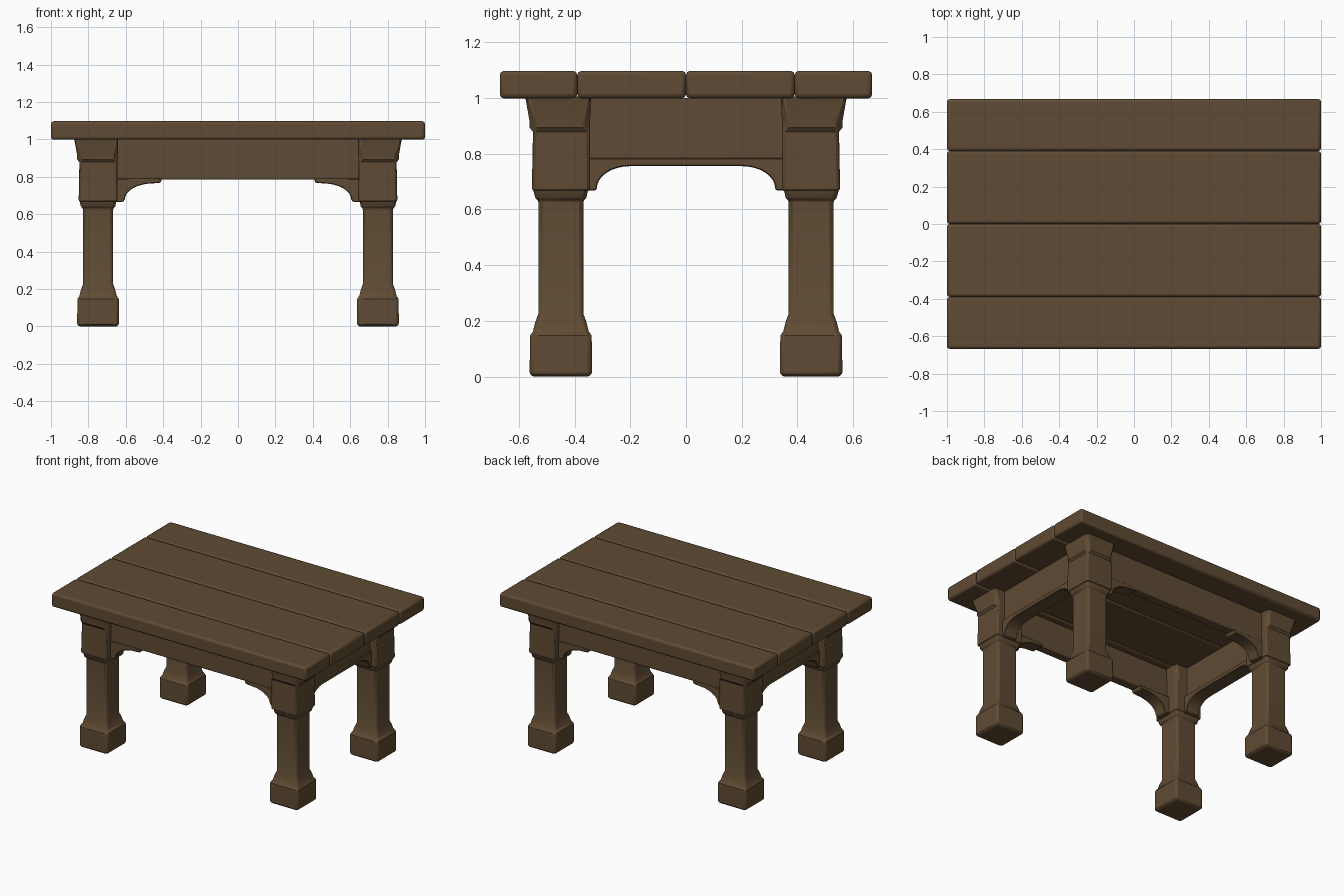
import bpy, bmesh, math

if "Cube" in bpy.data.objects:
    bpy.data.objects.remove(bpy.data.objects["Cube"])

wood = bpy.data.materials.new("dark_brown_wood")
wood.diffuse_color = (0.115, 0.07, 0.033, 1)
wood.use_nodes = True
wood.node_tree.nodes["Principled BSDF"].inputs["Base Color"].default_value = wood.diffuse_color


def finish(name, bm, bevel=0.0, segments=2):
    """Turn a bmesh into a named, softly shaded wooden object."""
    bmesh.ops.recalc_face_normals(bm, faces=bm.faces)
    me = bpy.data.meshes.new(name)
    bm.to_mesh(me)
    bm.free()
    ob = bpy.data.objects.new(name, me)
    bpy.context.collection.objects.link(ob)
    me.materials.append(wood)
    if bevel:
        mod = ob.modifiers.new("soft_edges", 'BEVEL')
        mod.width, mod.segments = bevel, segments
        mod.limit_method, mod.angle_limit = 'ANGLE', math.radians(40)
    bpy.ops.object.select_all(action='DESELECT')
    ob.select_set(True)
    bpy.context.view_layer.objects.active = ob
    bpy.ops.object.shade_smooth_by_angle(angle=math.radians(35))
    return ob


def box(name, lo, hi, bevel):
    bm = bmesh.new()
    bmesh.ops.create_cube(bm, size=1)
    for v in bm.verts:
        v.co = [(a + b) / 2 + c * (b - a) for a, b, c in zip(lo, hi, v.co)]
    return finish(name, bm, bevel)


def prism(name, outline, place, d0, d1, bevel):
    """Extrude a 2D outline between depths d0 and d1; place maps (u, z, d) to 3D."""
    bm = bmesh.new()
    a = [bm.verts.new(place(u, z, d0)) for u, z in outline]
    b = [bm.verts.new(place(u, z, d1)) for u, z in outline]
    bm.faces.new(a)
    bm.faces.new(b)
    n = len(a)
    for i in range(n):
        j = (i + 1) % n
        bm.faces.new((a[i], a[j], b[j], b[i]))
    return finish(name, bm, bevel, 1)


# Leg profile: height, inner half width, outer half width, corner chamfer
LEG = [(0.0, 0.10, 0.10, 0.012), (0.012, 0.112, 0.112, 0.012),
       (0.145, 0.112, 0.112, 0.012), (0.162, 0.100, 0.100, 0.012),
       (0.195, 0.092, 0.092, 0.012), (0.225, 0.081, 0.081, 0.012),
       (0.63, 0.081, 0.081, 0.012), (0.642, 0.092, 0.092, 0.012),
       (0.665, 0.096, 0.096, 0.012), (0.672, 0.105, 0.104, 0.008),
       (0.878, 0.105, 0.100, 0.008), (0.893, 0.105, 0.112, 0.022),
       (0.92, 0.105, 0.113, 0.022), (1.005, 0.108, 0.128, 0.01)]


def leg(name, sx, sy):
    bm = bmesh.new()
    rings = []
    for z, i, o, c in LEG:
        pts = [(o, o - c), (o - c, o), (-i + c, o), (-i, o - c),
               (-i, -i + c), (-i + c, -i), (o - c, -i), (o, -i + c)]
        rings.append([bm.verts.new((sx * (0.748 + x), sy * (0.449 + y), z)) for x, y in pts])
    for a, b in zip(rings, rings[1:]):
        for k in range(8):
            m = (k + 1) % 8
            bm.faces.new((a[k], a[m], b[m], b[k]))
    bm.faces.new(rings[0])
    bm.faces.new(rings[-1])
    finish(name, bm, 0.004, 1)


# Tabletop planks
edges = [-0.668, -0.39, 0.0, 0.39, 0.668]
for k in range(4):
    box(f"top_plank_{k + 1}", (-1, edges[k], 0.998), (1, edges[k + 1], 1.097), 0.015)

# Legs and aprons
for sy, fb in ((-1, "front"), (1, "back")):
    for sx, lr in ((-1, "left"), (1, "right")):
        leg(f"{fb}_{lr}_leg", sx, sy)
        # Curved bracket under the long apron
        outline = [(0.66, 0.79), (0.66, 0.665), (0.615, 0.665)]
        for k in range(9):
            t = k / 8 * math.pi / 2
            outline.append((0.605 - 0.155 * (1 - math.cos(t)), 0.68 + 0.085 * math.sin(t)))
        outline += [(0.415, 0.768), (0.405, 0.79)]
        prism(f"{fb}_{lr}_bracket", outline,
              lambda u, z, d: (sx * u, sy * d, z), 0.42, 0.51, 0.004)
    y0, y1 = sorted((sy * 0.44, sy * 0.505))
    box(f"{fb}_apron", (-0.66, y0, 0.785), (0.66, y1, 1.0), 0.006)

# End aprons with an arched rail below
for sx, lr in ((-1, "left"), (1, "right")):
    x0, x1 = sorted((sx * 0.73, sx * 0.795))
    box(f"{lr}_apron", (x0, -0.36, 0.77), (x1, 0.36, 1.0), 0.004)
    half = [(0.36, 0.785), (0.36, 0.667), (0.325, 0.667)]
    for k in range(9):
        t = k / 8 * math.pi / 2
        half.append((0.32 - 0.12 * (1 - math.cos(t)), 0.675 + 0.08 * math.sin(t)))
    outline = half + [(-u, z) for u, z in reversed(half)]
    prism(f"{lr}_arched_rail", outline,
          lambda u, z, d: (sx * d, u, z), 0.71, 0.81, 0.004)
